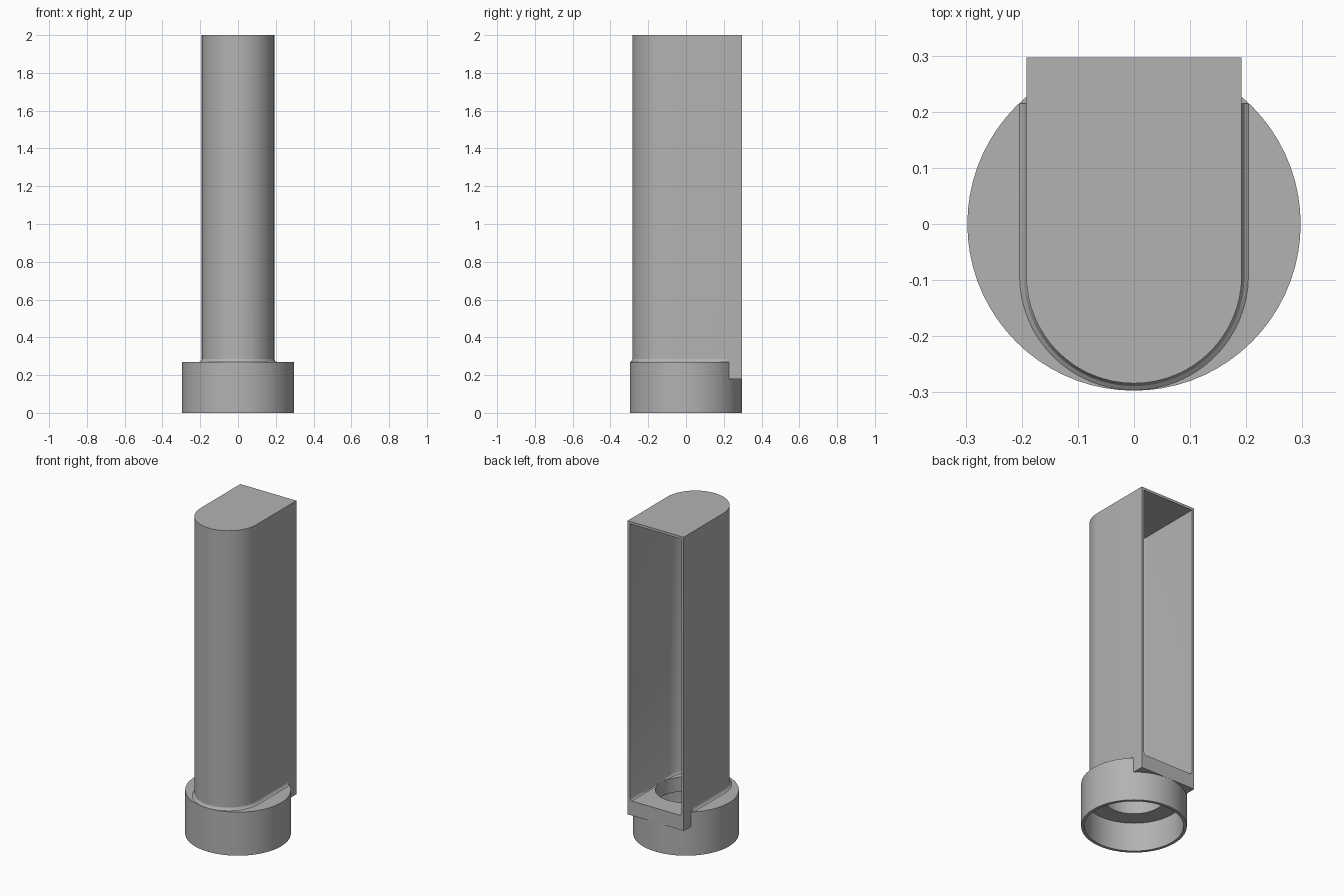
import bpy, bmesh, math

cube = bpy.data.objects.get("Cube")
if cube:
    bpy.data.objects.remove(cube)

HALF, ARC_Y, BACK = 0.192, -0.092, 0.297   # tower half width, arc centre, open back
RADIUS, WALL = 0.297, 0.016
FLOOR, LEDGE, TOP = 0.27, 0.18, 2.0

grey = bpy.data.materials.new("plain grey")
grey.use_nodes = True
grey.diffuse_color = (0.45, 0.45, 0.45, 1)
grey.node_tree.nodes["Principled BSDF"].inputs["Base Color"].default_value = grey.diffuse_color


def arch(offset, back):
    """Plan outline: half circle at the front, straight sides to the back."""
    r = HALF + offset
    arc = [(-r * math.cos(math.pi * i / 32), ARC_Y - r * math.sin(math.pi * i / 32))
           for i in range(33)]
    return arc + [(r, back), (-r, back)]


def circle(r):
    return [(r * math.cos(math.tau * i / 72), r * math.sin(math.tau * i / 72))
            for i in range(72)]


def loft(name, levels):
    """Closed solid through (outline, height) levels."""
    bm = bmesh.new()
    rings = [[bm.verts.new((x, y, z)) for x, y in outline] for outline, z in levels]
    bm.faces.new(rings[0][::-1])
    bm.faces.new(rings[-1])
    for low, high in zip(rings, rings[1:]):
        for i in range(len(low)):
            j = (i + 1) % len(low)
            bm.faces.new((low[i], low[j], high[j], high[i]))
    bmesh.ops.recalc_face_normals(bm, faces=bm.faces)
    mesh = bpy.data.meshes.new(name)
    bm.to_mesh(mesh)
    bm.free()
    mesh.materials.append(grey)
    obj = bpy.data.objects.new(name, mesh)
    bpy.context.collection.objects.link(obj)
    return obj


def combine(target, tool, operation):
    mod = target.modifiers.new(tool.name, "BOOLEAN")
    mod.object, mod.operation, mod.solver = tool, operation, "EXACT"
    bpy.context.view_layer.objects.active = target
    bpy.ops.object.modifier_apply(modifier=mod.name)
    bpy.data.objects.remove(tool)


# Round collar, with the arched tower and its small base fillet joined on
body = loft("tower_holder", [(circle(RADIUS), 0), (circle(RADIUS), FLOOR)])
tower = loft("tower", [(arch(0, BACK), LEDGE), (arch(0, BACK), TOP)])
flare = [(0.012, FLOOR - 0.01), (0.012, FLOOR), (0.005, FLOOR + 0.005), (-0.001, FLOOR + 0.016)]
fillet = loft("base_fillet", [(arch(o, 0.215), z) for o, z in flare])
combine(body, tower, "UNION")
combine(body, fillet, "UNION")

# Hollow tower, open at the back, with a soft edge along the floor
hollow = [(-0.012, FLOOR), (-0.005, FLOOR + 0.005), (0, FLOOR + 0.016), (0, TOP - WALL)]
combine(body, loft("tower_hollow", [(arch(o - WALL, 0.4), z) for o, z in hollow]), "DIFFERENCE")

# Wide socket from below and a narrower hole through the floor
for name, r, low, high in (("socket", RADIUS - 0.018, -0.1, LEDGE),
                           ("floor_hole", 0.172, 0.1, FLOOR + 0.05)):
    combine(body, loft(name, [(circle(r), low), (circle(r), high)]), "DIFFERENCE")

# Smooth curves, crisp edges
bpy.ops.object.select_all(action="DESELECT")
body.select_set(True)
bpy.context.view_layer.objects.active = body
bpy.ops.object.shade_smooth_by_angle(angle=math.radians(25))
